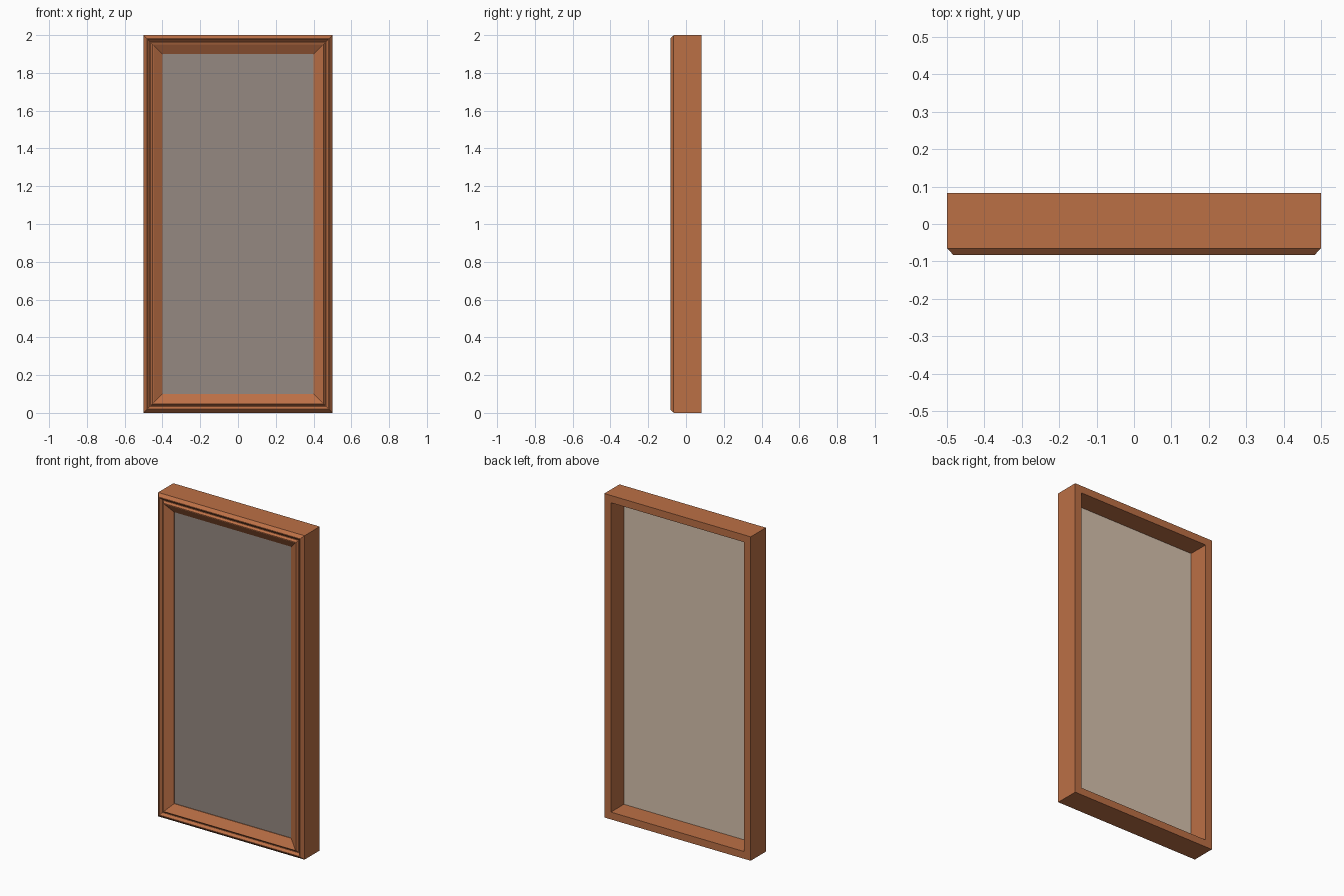
import bpy

cube = bpy.data.objects.get("Cube")
if cube:
    bpy.data.objects.remove(cube, do_unlink=True)

HALF_W, HEIGHT = 0.5, 2.0


def material(name, color):
    mat = bpy.data.materials.new(name)
    mat.use_nodes = True
    mat.diffuse_color = color
    mat.node_tree.nodes["Principled BSDF"].inputs["Base Color"].default_value = color
    return mat


def build(name, verts, faces, mat):
    mesh = bpy.data.meshes.new(name)
    mesh.from_pydata(verts, [], faces)
    mesh.materials.append(mat)
    obj = bpy.data.objects.new(name, mesh)
    bpy.context.collection.objects.link(obj)
    return obj


def ring(inset, y):
    """Rectangle of corners, pulled in from the outer edge by inset."""
    x, low, high = HALF_W - inset, inset, HEIGHT - inset
    return [(-x, y, low), (x, y, low), (x, y, high), (-x, y, high)]


def mitred_frame(name, profile, mat):
    """Sweep a closed (inset, y) section round the rectangle."""
    verts = [v for inset, y in profile for v in ring(inset, y)]
    n = len(profile)
    faces = []
    for i in range(n):
        a, b = 4 * i, 4 * ((i + 1) % n)
        for j in range(4):
            k = (j + 1) % 4
            faces.append((a + j, a + k, b + k, b + j))
    return build(name, verts, faces, mat)


def sheet(name, inset, y, mat, flip=False):
    face = (3, 2, 1, 0) if flip else (0, 1, 2, 3)
    return build(name, ring(inset, y), [face], mat)


wood = material("warm wood", (0.50, 0.16, 0.06, 1))
glass = material("grey mirror", (0.30, 0.25, 0.22, 1))
card = material("beige backing", (0.68, 0.54, 0.42, 1))

# Moulded frame: back edge, outer bevel, groove, sloped inner lip, rear rebate
mitred_frame("frame", [
    (0, 0.083), (0, -0.065), (0.003, -0.067), (0.017, -0.083), (0.021, -0.083),
    (0.034, -0.069), (0.038, -0.069), (0.048, -0.081), (0.052, -0.081),
    (0.100, -0.052), (0.100, -0.046), (0.045, -0.046), (0.045, 0.083)], wood)

# Mirror in the front opening, with its backing seen from behind
sheet("mirror", 0.045, -0.048, glass)
sheet("backing", 0.045, -0.044, card, flip=True)
